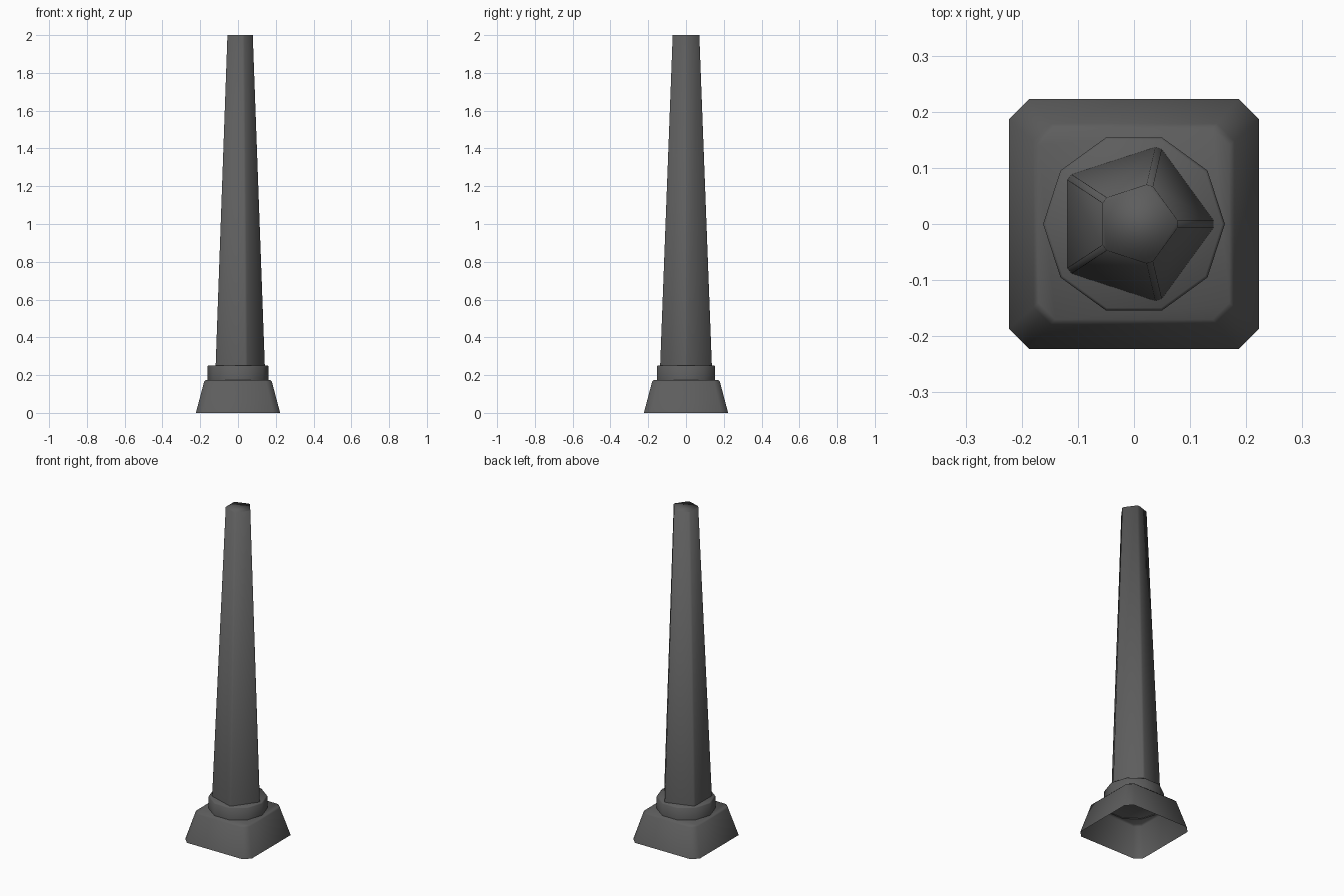
import bpy, bmesh
from math import pi, cos, sin, tan, sqrt, radians

if "Cube" in bpy.data.objects:
    bpy.data.objects.remove(bpy.data.objects["Cube"])

# Dark grey stone/metal
dark = bpy.data.materials.new("dark_grey")
dark.diffuse_color = (0.11, 0.11, 0.11, 1)
dark.use_nodes = True
dark.node_tree.nodes["Principled BSDF"].inputs["Base Color"].default_value = dark.diffuse_color


def ring(n, radius, cut, turn=0.0, cx=0.0):
    """Regular polygon outline whose corners are cut by a flat of half-width cut."""
    pts = []
    depth = cut / tan(pi / 2 - pi / n)
    for i in range(n):
        a = turn + 2 * pi * i / n
        for s in ((-1, 1) if cut else (0,)):
            u, v = radius - depth, s * cut
            pts.append((cx + u * cos(a) - v * sin(a), u * sin(a) + v * cos(a)))
    return pts


def loft(name, sections, angle):
    """Skin a stack of (z, outline) sections and close the top."""
    bm = bmesh.new()
    rows = [[bm.verts.new((x, y, z)) for x, y in pts] for z, pts in sections]
    for lo, hi in zip(rows, rows[1:]):
        n = len(lo)
        for i in range(n):
            j = (i + 1) % n
            bm.faces.new((lo[i], lo[j], hi[j], hi[i]))
    bm.faces.new(rows[-1])
    me = bpy.data.meshes.new(name)
    bm.to_mesh(me)
    bm.free()
    me.materials.append(dark)
    ob = bpy.data.objects.new(name, me)
    bpy.context.collection.objects.link(ob)
    bpy.ops.object.select_all(action='DESELECT')
    ob.select_set(True)
    bpy.context.view_layer.objects.active = ob
    bpy.ops.object.shade_smooth_by_angle(angle=radians(angle))
    return ob


# Hollow square foot with cut corners and a softened upper rim
foot = [(z, ring(4, h * sqrt(2), c, pi / 4))
        for z, h, c in ((0, 0.223, 0.026), (0.166, 0.179, 0.022), (0.175, 0.170, 0.021))]
loft("foot", foot, 180)

# Ten-sided collar with a fine bevelled rim
collar = [(z, ring(10, r, 0)) for z, r in ((0.17, 0.162), (0.246, 0.162), (0.251, 0.157))]
loft("collar", collar, 180)

# Tapering five-sided shaft with narrow edge bevels, shaded smoothly over its top
shaft = [(0.245, ring(5, 0.1465, 0.006)),
         (2.0, ring(5, 0.0765, 0.006, cx=0.006))]
loft("shaft", shaft, 180)
